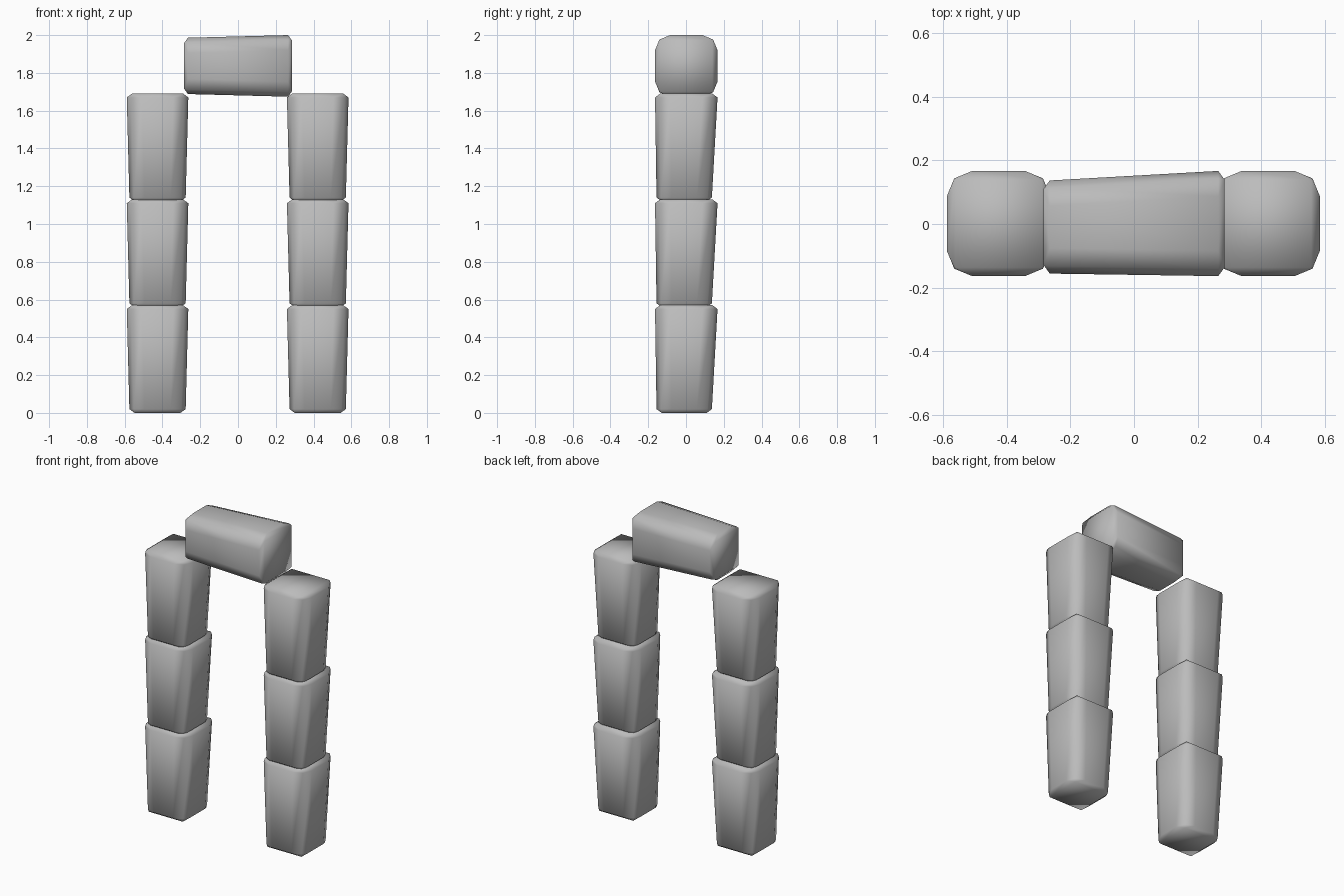
import bpy, bmesh
from math import radians
from mathutils import Matrix, Vector

if "Cube" in bpy.data.objects:
    bpy.data.objects.remove(bpy.data.objects["Cube"], do_unlink=True)

stone = bpy.data.materials.new("stone_grey")
stone.use_nodes = True
GREY = (0.5, 0.5, 0.5, 1)
stone.diffuse_color = GREY
stone.node_tree.nodes["Principled BSDF"].inputs["Base Color"].default_value = GREY

LENGTH, RIM, ROUND = 0.57, 0.02, 0.08
CORNERS = [(-1, -1), (1, -1), (1, 1), (-1, 1)]


def section(bm, half_x, front, back, z, cap_z):
    """One end of a block: a rounded ring and the four corners of its cap."""
    ring, cap = [], []
    for sx, sy in CORNERS:
        x, y = sx * half_x, back if sy > 0 else front
        k = ROUND * 0.293
        points = [(x, y - sy * ROUND), (x - sx * k, y - sy * k), (x - sx * ROUND, y)]
        if sx * sy < 0:
            points.reverse()
        ring.append([bm.verts.new((px, py, z)) for px, py in points])
        k += 0.004
        cap.append(bm.verts.new((x - sx * k, y - sy * k, cap_z)))
    return ring, cap


def close_end(bm, ring, cap):
    """Rolled rim and two-triangle cap."""
    for i in range(4):
        j = (i + 1) % 4
        bm.faces.new((cap[i], cap[j], ring[j][0], ring[i][2]))
        for a in range(2):
            bm.faces.new((cap[i], ring[i][a], ring[i][a + 1]))
    bm.faces.new((cap[0], cap[1], cap[2]))
    bm.faces.new((cap[0], cap[2], cap[3]))


def block(name, matrix):
    """Tapered stone block, narrow end at local z = 0."""
    bm = bmesh.new()
    low = section(bm, 0.149, -0.156, 0.137, RIM, 0)
    high = section(bm, 0.163, -0.164, 0.167, LENGTH - RIM, LENGTH)
    close_end(bm, *low)
    close_end(bm, *high)
    a, b = sum(low[0], []), sum(high[0], [])
    for i in range(len(a)):
        j = (i + 1) % len(a)
        bm.faces.new((a[i], a[j], b[j], b[i]))
    bmesh.ops.recalc_face_normals(bm, faces=bm.faces)
    for face in bm.faces:
        face.smooth = True
    mesh = bpy.data.meshes.new(name)
    bm.to_mesh(mesh)
    bm.free()
    mesh.materials.append(stone)
    obj = bpy.data.objects.new(name, mesh)
    obj.matrix_world = matrix
    bpy.context.collection.objects.link(obj)


# Two pillars of three stacked blocks
for side, x in (("right", -0.426), ("left", 0.422)):
    for i, level in enumerate(("lower", "middle", "upper")):
        block(f"{side}_pillar_{level}_block", Matrix.Translation((x, 0, i * 0.56)))

# Lintel lying between the pillar tops
block("lintel", Matrix.Translation(Vector((-0.285, 0, 1.837))) @ Matrix.Rotation(radians(90), 4, "Y"))
